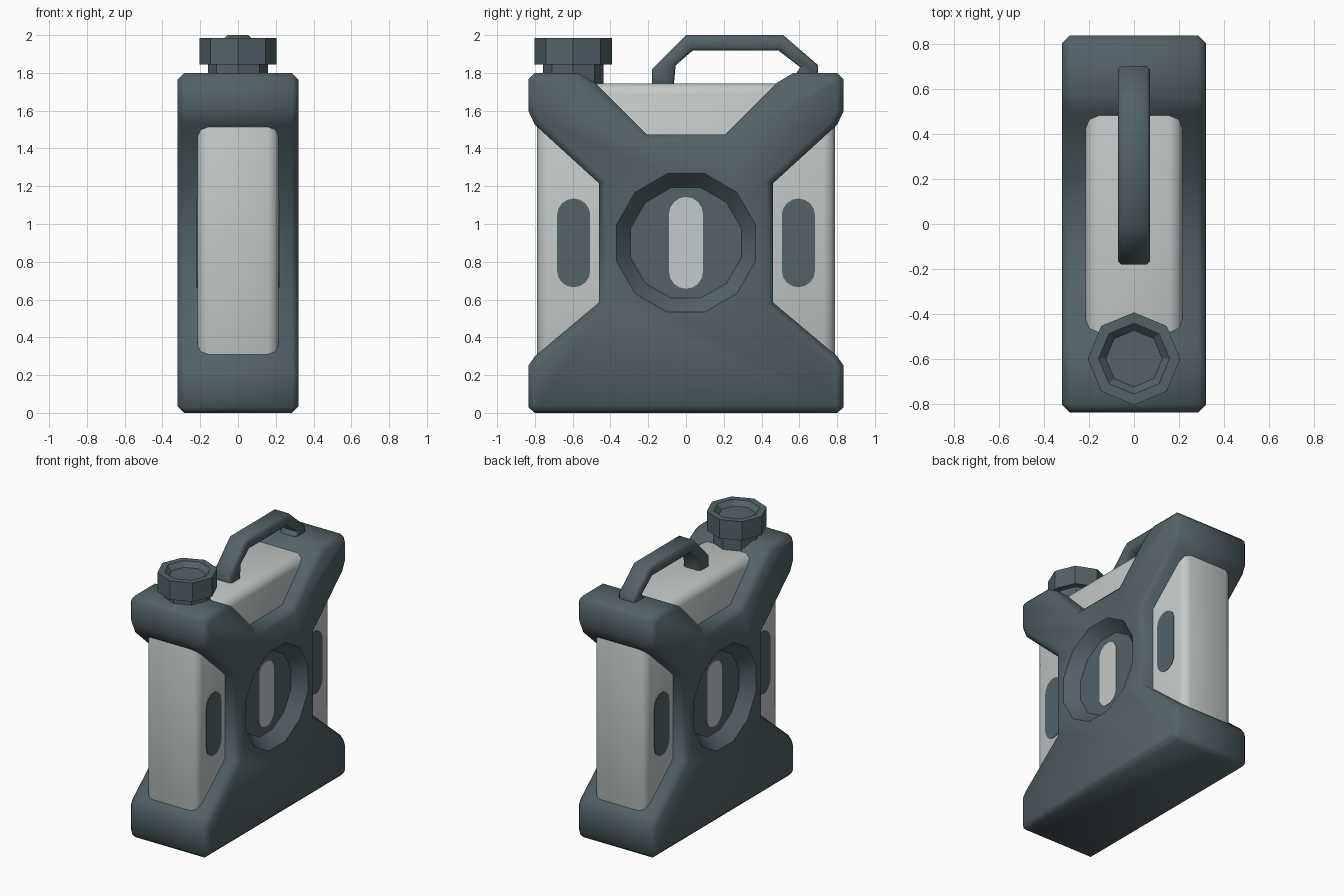
import bpy, bmesh, math

if "Cube" in bpy.data.objects:
    bpy.data.objects.remove(bpy.data.objects["Cube"])


def material(name, rgb):
    m = bpy.data.materials.new(name)
    m.diffuse_color = (*rgb, 1)
    m.use_nodes = True
    m.node_tree.nodes["Principled BSDF"].inputs["Base Color"].default_value = m.diffuse_color
    return m


SLATE = material("slate grey", (0.085, 0.125, 0.141))
LIGHT = material("light grey", (0.55, 0.59, 0.585))


def finish(name, bm, mat, angle=50):
    bmesh.ops.recalc_face_normals(bm, faces=bm.faces)
    me = bpy.data.meshes.new(name)
    bm.to_mesh(me)
    bm.free()
    ob = bpy.data.objects.new(name, me)
    bpy.context.collection.objects.link(ob)
    me.materials.append(mat)
    bpy.ops.object.select_all(action='DESELECT')
    ob.select_set(True)
    bpy.context.view_layer.objects.active = ob
    bpy.ops.object.shade_smooth_by_angle(angle=math.radians(angle))
    return ob


def extrude_yz(name, pts, x0, x1, mat, bevel=0.0, angle=50):
    """Solid from a (y, z) outline; bevels the rims of both end faces."""
    bm = bmesh.new()
    face = bm.faces.new([bm.verts.new((x0, y, z)) for y, z in pts])
    ext = bmesh.ops.extrude_face_region(bm, geom=[face])
    moved = [v for v in ext["geom"] if isinstance(v, bmesh.types.BMVert)]
    bmesh.ops.translate(bm, verts=moved, vec=(x1 - x0, 0, 0))
    bmesh.ops.recalc_face_normals(bm, faces=bm.faces)
    if bevel:
        rims = [e for e in bm.edges
                if abs(e.verts[0].co.x - e.verts[1].co.x) < 1e-5]
        bmesh.ops.bevel(bm, geom=rims, offset=bevel, segments=1,
                        profile=0.5, affect='EDGES')
    return finish(name, bm, mat, angle)


def loft_rings(name, rings, mat, sides, axis='Z', centre=(0, 0, 0), turn=0.0):
    """Polygonal solid through (radius, height) rings, capped at both ends."""
    bm = bmesh.new()
    loops = []
    for r, h in rings:
        loop = []
        for i in range(sides):
            a = 2 * math.pi * i / sides + turn
            u, v = r * math.cos(a), r * math.sin(a)
            p = (u, v, h) if axis == 'Z' else (h, u, v)
            loop.append(bm.verts.new([c + q for c, q in zip(centre, p)]))
        loops.append(loop)
    for a, b in zip(loops, loops[1:]):
        for i in range(sides):
            j = (i + 1) % sides
            bm.faces.new((a[i], a[j], b[j], b[i]))
    bm.faces.new(loops[0])
    bm.faces.new(loops[-1])
    return finish(name, bm, mat, 30)


def capsule(y, z, half_w, half_h, steps=8):
    """Upright rounded slot outline."""
    pts = []
    for end in (1, -1):
        for i in range(steps + 1):
            a = math.pi * i / steps + (0 if end == 1 else math.pi)
            pts.append((y + half_w * math.cos(a),
                        z + end * (half_h - half_w) + half_w * math.sin(a)))
    return pts


# X-shaped outer frame
half = [(0.80, 0), (0.835, 0.03), (0.835, 0.25), (0.80, 0.30), (0.46, 0.585),
        (0.46, 1.215), (0.80, 1.525), (0.835, 1.60), (0.835, 1.765),
        (0.80, 1.80), (0.57, 1.80), (0.485, 1.75), (0.21, 1.475)]
frame = extrude_yz("frame", half + [(-y, z) for y, z in reversed(half)],
                   -0.32, 0.32, SLATE, 0.035)

# Twelve-sided recess cut into both sides of the frame
for side, label in ((1, "right"), (-1, "left")):
    cutter = loft_rings("recess_cutter_" + label,
                        [(0.303, side * 0.23), (0.38, side * 0.32),
                         (0.38, side * 0.40)],
                        SLATE, 12, 'X', (0, 0, 0.90), math.pi / 12)
    cutter.hide_render = True
    cutter.hide_viewport = True
    mod = frame.modifiers.new("recess_" + label, 'BOOLEAN')
    mod.operation = 'DIFFERENCE'
    mod.solver = 'EXACT'
    mod.object = cutter

# Inner tank with bevelled edges
bm = bmesh.new()
bmesh.ops.create_cube(bm, size=1)
for v in bm.verts:
    v.co = (v.co.x * 0.43, v.co.y * 1.576, 0.9225 + v.co.z * 1.645)
bmesh.ops.bevel(bm, geom=bm.edges[:], offset=0.058, segments=2, profile=0.5,
                affect='EDGES')
finish("tank", bm, LIGHT)

# Slot markings: light in the recess, dark on the tank
for side, label in ((1, "right"), (-1, "left")):
    extrude_yz("recess_slot_" + label, capsule(0, 0.90, 0.09, 0.243),
               side * 0.228, side * 0.234, LIGHT, angle=30)
    for end, pos in ((1, "back"), (-1, "front")):
        extrude_yz("tank_slot_%s_%s" % (label, pos),
                   capsule(end * 0.595, 0.90, 0.088, 0.235),
                   side * 0.212, side * 0.219, SLATE, angle=30)

# Eight-sided filler neck and dished cap
loft_rings("neck", [(0.16, 1.68), (0.16, 1.86)], SLATE, 8, centre=(0, -0.597, 0))
loft_rings("cap", [(0.16, 1.845), (0.205, 1.845), (0.205, 1.985),
                   (0.157, 1.985), (0.125, 1.95)],
           SLATE, 8, centre=(0, -0.597, 0))

# Carrying handle
extrude_yz("handle",
           [(-0.18, 1.73), (-0.18, 1.82), (0.0, 2.0), (0.515, 2.0),
            (0.70, 1.84), (0.70, 1.78), (0.57, 1.78), (0.605, 1.83),
            (0.49, 1.918), (0.035, 1.918), (-0.055, 1.84), (-0.065, 1.73)],
           -0.07, 0.07, SLATE, 0.014)
